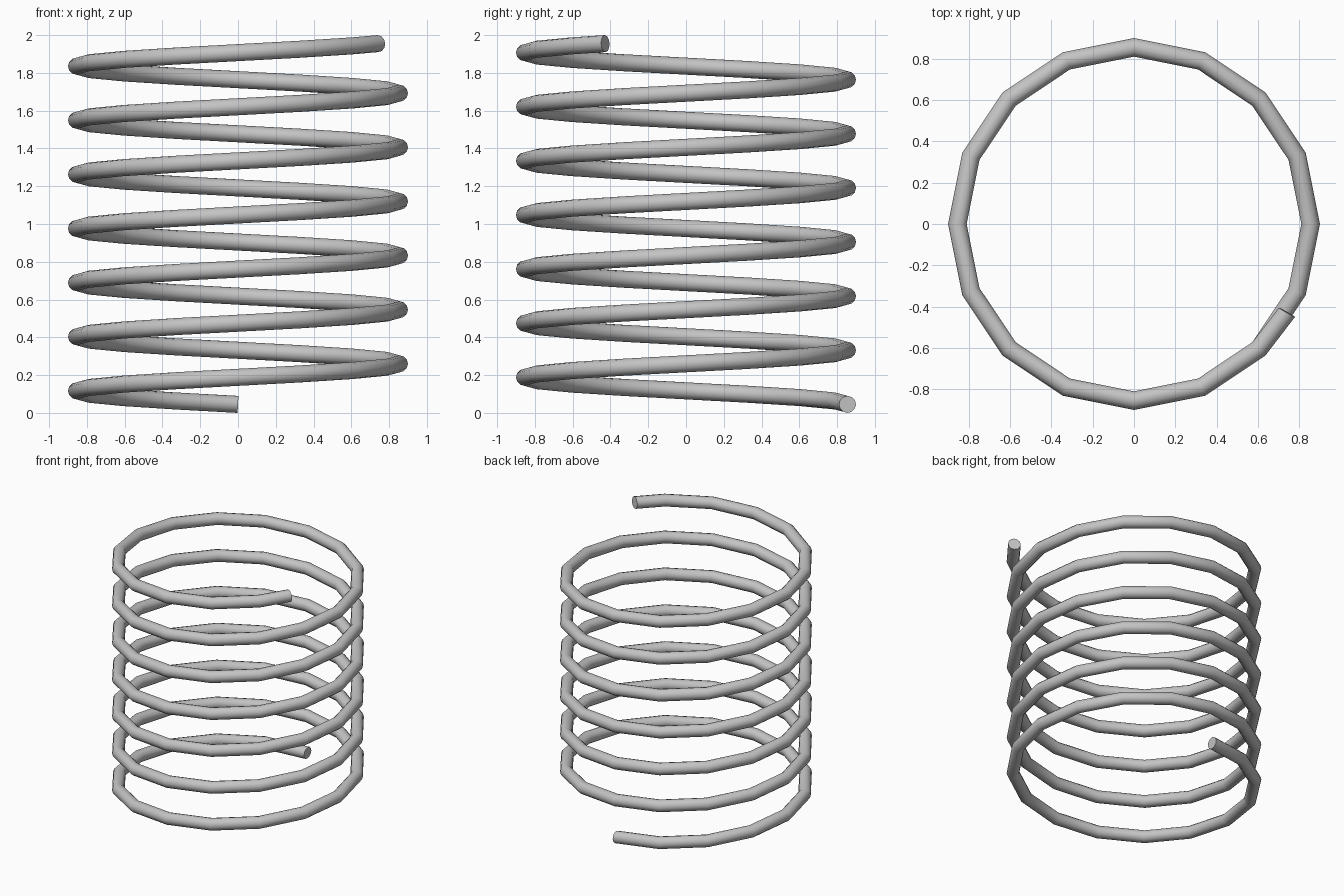
import bpy, bmesh
from math import radians, cos, sin, pi, atan2
from mathutils import Vector

cube = bpy.data.objects.get("Cube")
if cube:
    bpy.data.objects.remove(cube, do_unlink=True)

COIL_RADIUS = 0.855
WIRE_RADIUS = 0.045
WIRE_SIDES = 12
STEPS_PER_TURN = 16
START, SWEEP = 90.0, 2400.0          # degrees, counterclockwise from above
Z_LOW, Z_HIGH = 0.045, 1.955

# Grey metal
grey = bpy.data.materials.new("grey metal")
grey.use_nodes = True
colour = (0.55, 0.55, 0.55, 1.0)
grey.diffuse_color = colour
grey.node_tree.nodes["Principled BSDF"].inputs["Base Color"].default_value = colour

# Stations along the helix, ending part way through a step
step = 360.0 / STEPS_PER_TURN
stations = [i * step for i in range(int(SWEEP / step) + 1)] + [SWEEP]
pitch_angle = atan2(Z_HIGH - Z_LOW, COIL_RADIUS * radians(SWEEP))

# Wire rings, each square to the helix
bm = bmesh.new()
rings = []
for s in stations:
    a = radians(START + s)
    outward = Vector((cos(a), sin(a), 0))
    forward = Vector((-sin(a), cos(a), 0))
    up = Vector((0, 0, 1)) * cos(pitch_angle) - forward * sin(pitch_angle)
    centre = outward * COIL_RADIUS
    centre.z = Z_LOW + (Z_HIGH - Z_LOW) * s / SWEEP
    ring = []
    for k in range(WIRE_SIDES):
        p = 2 * pi * k / WIRE_SIDES
        ring.append(bm.verts.new(centre + WIRE_RADIUS * (outward * cos(p) + up * sin(p))))
    rings.append(ring)

# Skin between rings, then the cut ends
for a, b in zip(rings, rings[1:]):
    for k in range(WIRE_SIDES):
        n = (k + 1) % WIRE_SIDES
        bm.faces.new((a[k], a[n], b[n], b[k]))
bm.faces.new(rings[0])
bm.faces.new(rings[-1])
bmesh.ops.recalc_face_normals(bm, faces=bm.faces)

mesh = bpy.data.meshes.new("spring_coil")
bm.to_mesh(mesh)
bm.free()
mesh.materials.append(grey)
spring = bpy.data.objects.new("spring_coil", mesh)
bpy.context.collection.objects.link(spring)

# Smooth wire with sharp cut ends
bpy.ops.object.select_all(action='DESELECT')
spring.select_set(True)
bpy.context.view_layer.objects.active = spring
bpy.ops.object.shade_smooth_by_angle(angle=radians(35))
